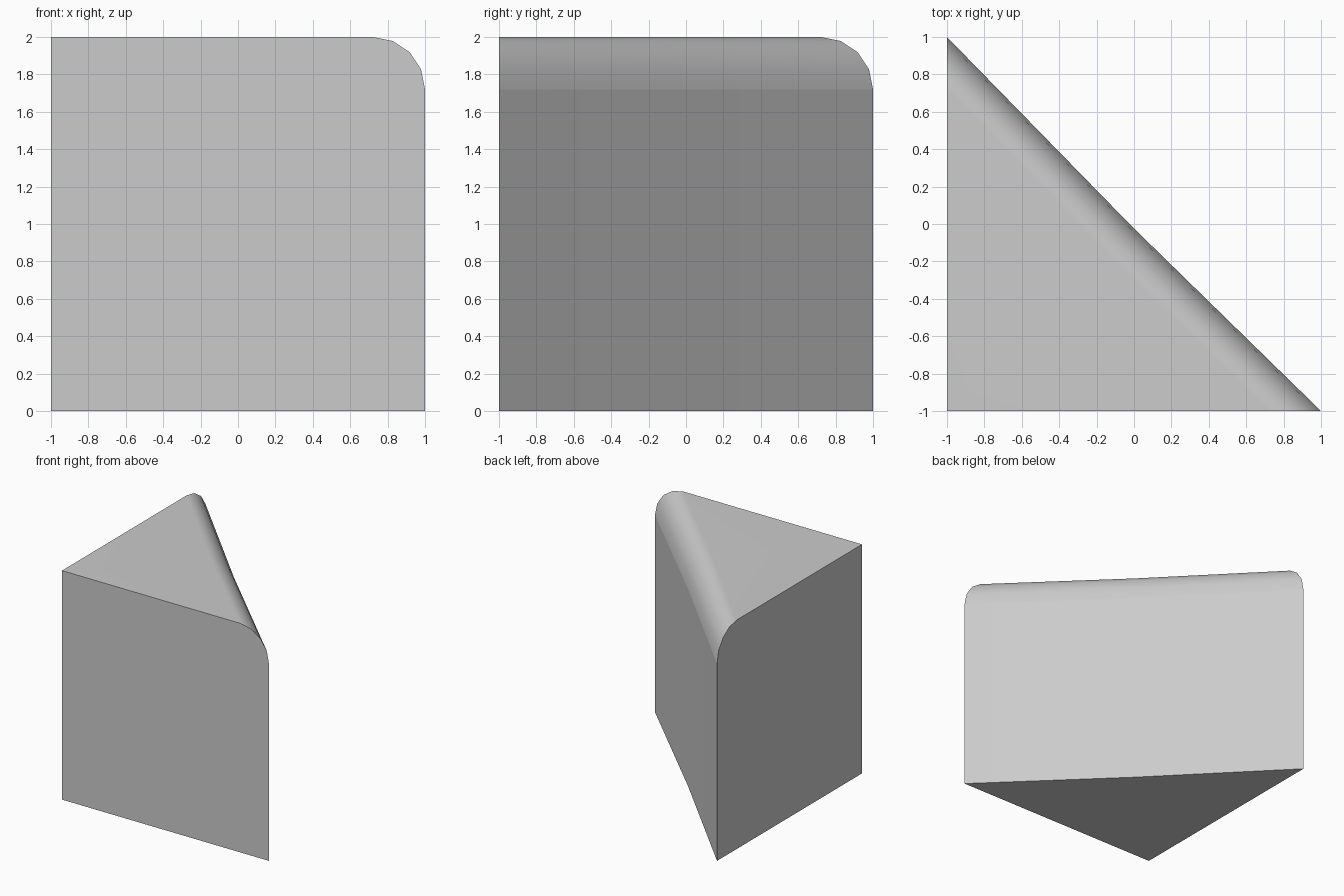
import bpy, bmesh, math
from mathutils import Vector

cube = bpy.data.objects.get("Cube")
if cube:
    bpy.data.objects.remove(cube, do_unlink=True)

HEIGHT, RADIUS, STEPS = 2.0, 0.28, 4

# Plain grey material
grey = bpy.data.materials.new("plain_grey")
grey.use_nodes = True
colour = (0.6, 0.6, 0.6, 1)
grey.diffuse_color = colour
grey.node_tree.nodes["Principled BSDF"].inputs["Base Color"].default_value = colour

bm = bmesh.new()


def section(base, inward):
    """Upright profile of the diagonal wall, rounded inward at the top."""
    pts = [Vector((*base, 0))]
    for i in range(STEPS + 1):
        a = math.pi / 2 * i / STEPS
        p = Vector((*base, HEIGHT - RADIUS + RADIUS * math.sin(a)))
        p += Vector((*inward, 0)) * RADIUS * (1 - math.cos(a))
        pts.append(p)
    return [bm.verts.new(p) for p in pts]


# Diagonal wall: two ends and a very slightly recessed middle
right_end = section((1, -1), (-1, 0))
middle = section((-0.012, -0.012), (-0.5, -0.5))
back_end = section((-1, 1), (0, -1))
for a, b in ((right_end, middle), (middle, back_end)):
    for i in range(len(a) - 1):
        bm.faces.new((a[i], b[i], b[i + 1], a[i + 1]))

# Square corner, side walls, top and underside
low = bm.verts.new((-1, -1, 0))
high = bm.verts.new((-1, -1, HEIGHT))
bm.faces.new([low] + right_end + [high])
bm.faces.new([high] + back_end[::-1] + [low])
bm.faces.new((high, right_end[-1], middle[-1], back_end[-1]))
bm.faces.new((low, back_end[0], middle[0], right_end[0]))
bmesh.ops.recalc_face_normals(bm, faces=bm.faces)

mesh = bpy.data.meshes.new("rounded_wedge")
bm.to_mesh(mesh)
bm.free()
mesh.materials.append(grey)
wedge = bpy.data.objects.new("rounded_wedge", mesh)
bpy.context.collection.objects.link(wedge)

# Smooth rounding, with a crisp line where it meets the diagonal wall
bpy.ops.object.select_all(action="DESELECT")
wedge.select_set(True)
bpy.context.view_layer.objects.active = wedge
bpy.ops.object.shade_smooth_by_angle(angle=math.radians(35))
for e in mesh.edges:
    if all(abs(mesh.vertices[v].co.z - HEIGHT + RADIUS) < 0.001 for v in e.vertices):
        e.use_edge_sharp = True
weighted = wedge.modifiers.new("weighted_normals", "WEIGHTED_NORMAL")
weighted.keep_sharp = True
